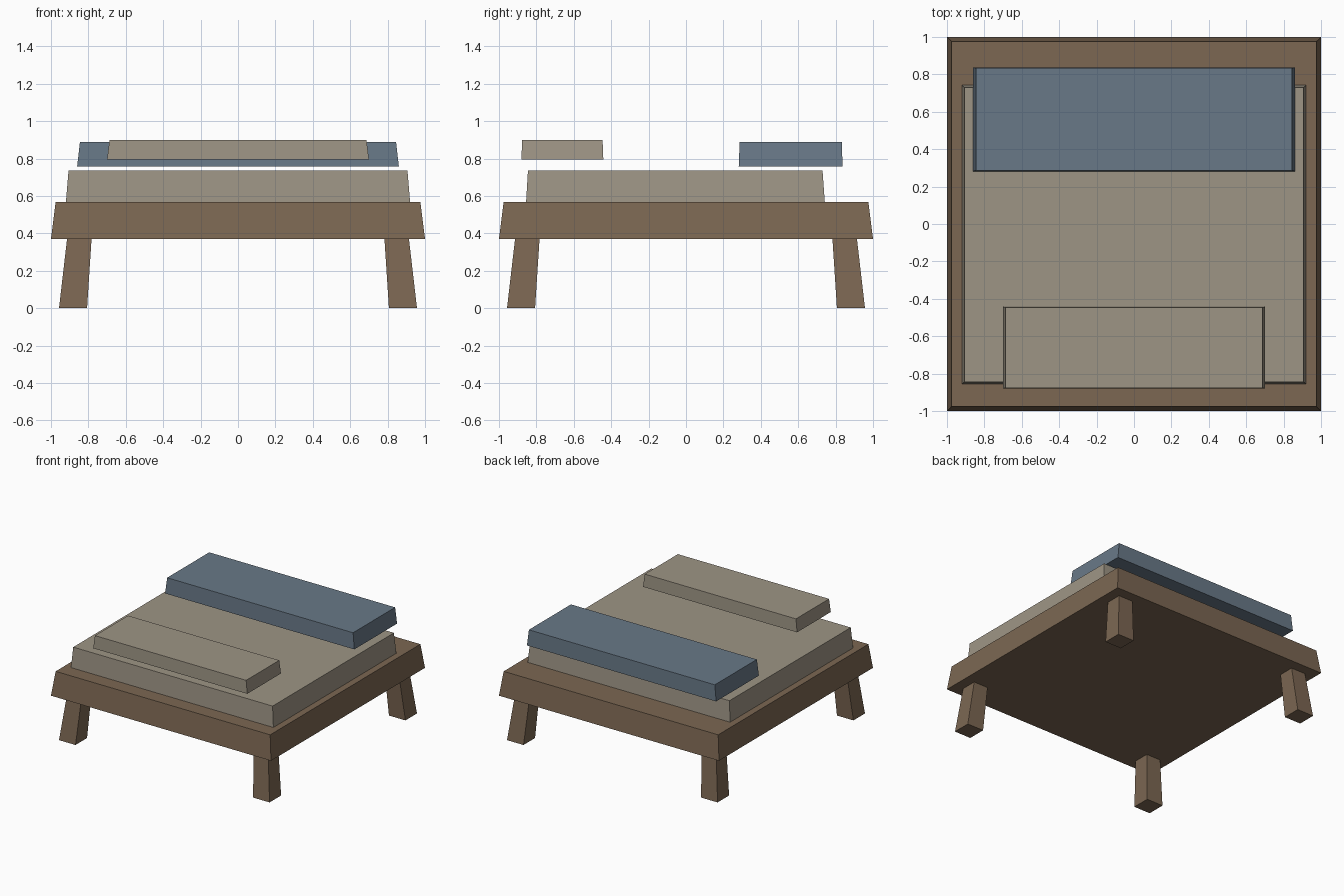
import bpy, bmesh

if "Cube" in bpy.data.objects:
    bpy.data.objects.remove(bpy.data.objects["Cube"])


def material(name, rgb):
    m = bpy.data.materials.new(name)
    m.diffuse_color = (*rgb, 1)
    m.use_nodes = True
    m.node_tree.nodes["Principled BSDF"].inputs["Base Color"].default_value = m.diffuse_color
    return m


WOOD = material("wood", (0.20, 0.135, 0.085))
LINEN = material("linen", (0.34, 0.30, 0.235))
BLUE = material("blue_cloth", (0.14, 0.19, 0.245))


def tapered_box(name, bottom, top, z0, z1, mat):
    """Box between two rectangles given as (x0, x1, y0, y1)."""
    bm = bmesh.new()
    bmesh.ops.create_cube(bm, size=2)
    for v in bm.verts:
        x0, x1, y0, y1 = top if v.co.z > 0 else bottom
        v.co = (x1 if v.co.x > 0 else x0,
                y1 if v.co.y > 0 else y0,
                z1 if v.co.z > 0 else z0)
    me = bpy.data.meshes.new(name)
    bm.to_mesh(me)
    bm.free()
    me.materials.append(mat)
    ob = bpy.data.objects.new(name, me)
    bpy.context.collection.objects.link(ob)
    return ob


# Bed base slab
tapered_box("bed_frame", (-1, 1, -1, 1), (-.975, .975, -.975, .975), .37, .567, WOOD)

# Four splayed legs
for side, sx in (("left", -1), ("right", 1)):
    for end, sy in (("front", -1), ("back", 1)):
        def corner(inner, outer):
            xs = sorted((sx * inner, sx * outer))
            ys = sorted((sy * inner, sy * outer))
            return (*xs, *ys)
        tapered_box(f"{end}_{side}_leg", corner(.807, .957), corner(.783, .914),
                    0, .37, WOOD)

# Mattress, pillow at the back, folded blanket at the front
tapered_box("mattress", (-.92, .92, -.855, .742), (-.906, .906, -.845, .73),
            .567, .735, LINEN)
tapered_box("pillow", (-.86, .86, .282, .837), (-.845, .845, .287, .833),
            .758, .889, BLUE)
tapered_box("folded_blanket", (-.70, .70, -.88, -.442), (-.687, .687, -.876, -.446),
            .794, .90, LINEN)
